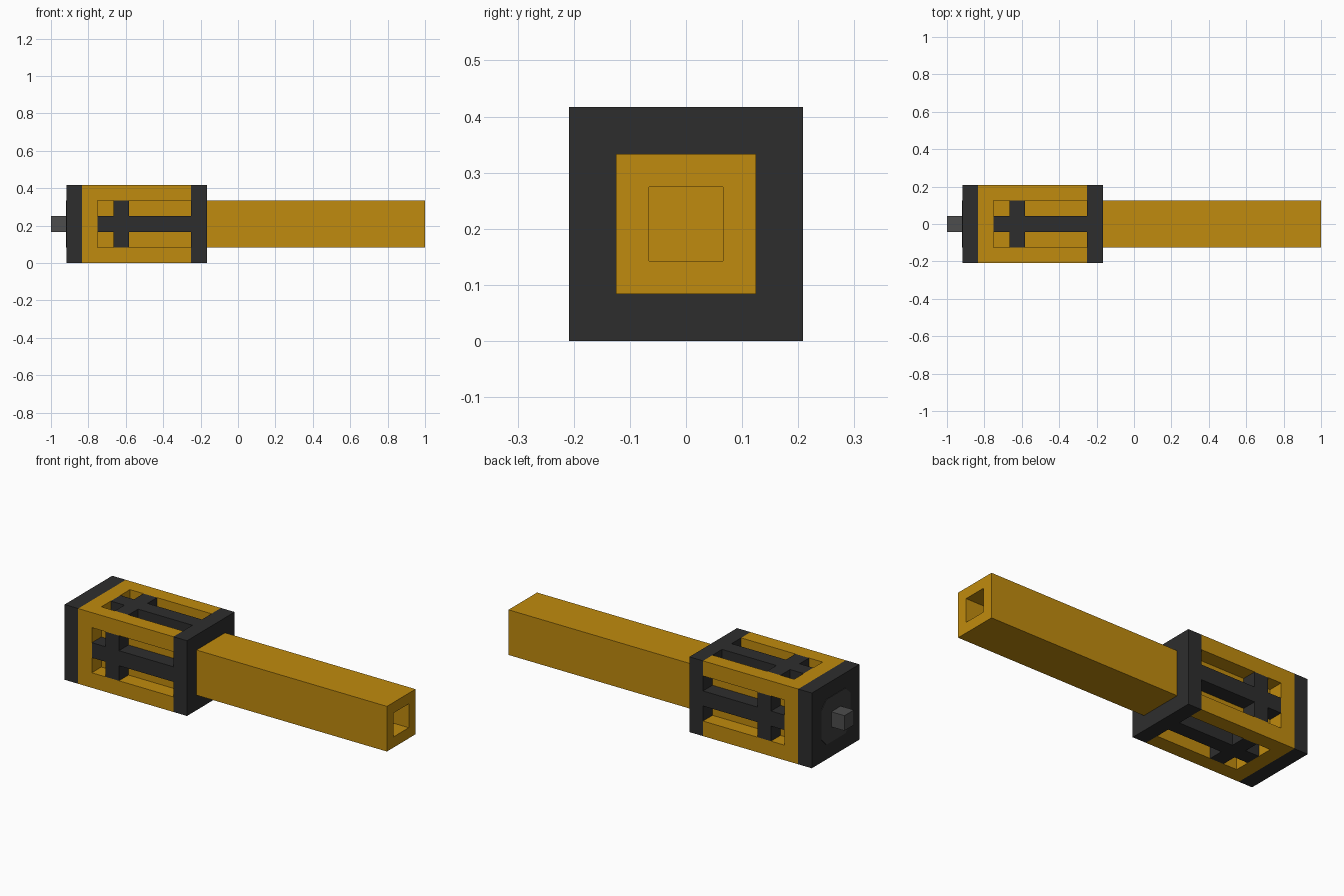
import bpy, bmesh, math
from mathutils import Matrix, Vector

default = bpy.data.objects.get("Cube")
if default:
    bpy.data.objects.remove(default, do_unlink=True)

U = 1 / 12          # grid unit
AXIS_Z = 2.5 * U    # height of the long axis


def material(name, rgb):
    m = bpy.data.materials.new(name)
    m.use_nodes = True
    m.diffuse_color = (*rgb, 1)
    bsdf = next(n for n in m.node_tree.nodes if n.type == 'BSDF_PRINCIPLED')
    bsdf.inputs["Base Color"].default_value = (*rgb, 1)
    bsdf.inputs["Roughness"].default_value = 0.8
    return m


GOLD = material("gold", (0.527, 0.258, 0.0044))
BLACK = material("charcoal", (0.027, 0.027, 0.027))
PANEL = material("dark grey", (0.05, 0.05, 0.05))
GREY = material("grey", (0.075, 0.075, 0.075))


def finish(name, bm, mat):
    """Turn a bmesh in grid units around the long axis into an object."""
    bmesh.ops.recalc_face_normals(bm, faces=bm.faces)
    bmesh.ops.scale(bm, vec=(U, U, U), verts=bm.verts)
    me = bpy.data.meshes.new(name)
    bm.to_mesh(me)
    bm.free()
    me.materials.append(mat)
    ob = bpy.data.objects.new(name, me)
    ob.location.z = AXIS_Z
    bpy.context.collection.objects.link(ob)
    return ob


def add_box(bm, x0, x1, y0, y1, z0, z1):
    size = Matrix.Diagonal((x1 - x0, y1 - y0, z1 - z0, 1))
    mid = Matrix.Translation(((x0 + x1) / 2, (y0 + y1) / 2, (z0 + z1) / 2))
    bmesh.ops.create_cube(bm, size=1, matrix=mid @ size)


def box(name, mat, x0, x1, half):
    bm = bmesh.new()
    add_box(bm, x0, x1, -half, half, -half, half)
    return finish(name, bm, mat)


def prism(name, mat, points, direction):
    bm = bmesh.new()
    face = bm.faces.new([bm.verts.new(p) for p in points])
    ext = bmesh.ops.extrude_face_region(bm, geom=[face])
    bmesh.ops.translate(bm, vec=direction,
                        verts=[v for v in ext["geom"] if isinstance(v, bmesh.types.BMVert)])
    # keep the starting face so the prism is closed
    if not face.is_valid:
        bmesh.ops.holes_fill(bm, edges=bm.edges)
    return finish(name, bm, mat)


# Handle, running on inside the head as its core, with a square socket in its end
bm = bmesh.new()
add_box(bm, -9, 12, -1.5, 1.5, -1.5, 1.5)
bm.faces.ensure_lookup_table()
end = max(bm.faces, key=lambda f: f.calc_center_median().x)
bmesh.ops.inset_region(bm, faces=[end], thickness=1)
ext = bmesh.ops.extrude_discrete_faces(bm, faces=[end])["faces"][0]
bmesh.ops.translate(bm, vec=(-1.5, 0, 0), verts=ext.verts)
finish("handle", bm, GOLD)

# Gold cage of the head: a collar and four corner rails
bm = bmesh.new()
add_box(bm, -10, -9, -2.5, 2.5, -2.5, 2.5)
for sy in (-1, 1):
    for sz in (-1, 1):
        y0, y1 = sorted((1.5 * sy, 2.5 * sy))
        z0, z1 = sorted((1.5 * sz, 2.5 * sz))
        add_box(bm, -9, -3, y0, y1, z0, z1)
finish("head_cage", bm, GOLD)

# Dark end caps
box("end_cap", BLACK, -11, -10, 2.5)
box("handle_cap", BLACK, -3, -2, 2.5)

# Dark cross in each of the four windows
outline = [(-9, -.5), (-8, -.5), (-8, -1.5), (-7, -1.5), (-7, -.5), (-3, -.5),
           (-3, .5), (-7, .5), (-7, 1.5), (-8, 1.5), (-8, .5), (-9, .5)]
for i, side in enumerate(("top", "front", "bottom", "back")):
    turn = Matrix.Rotation(i * math.pi / 2, 3, 'X')
    prism(side + "_cross", BLACK, [turn @ Vector((x, y, 1.5)) for x, y in outline],
          turn @ Vector((0, 0, 1)))

# Chamfered panel and pin on the end cap
a, b = 1.5, 1.0
octagon = [(a, b), (b, a), (-b, a), (-a, b), (-a, -b), (-b, -a), (b, -a), (a, -b)]
prism("end_panel", PANEL, [(-11, y, z) for y, z in octagon], (-0.03, 0, 0))
box("end_pin", GREY, -12, -11, 0.5)
